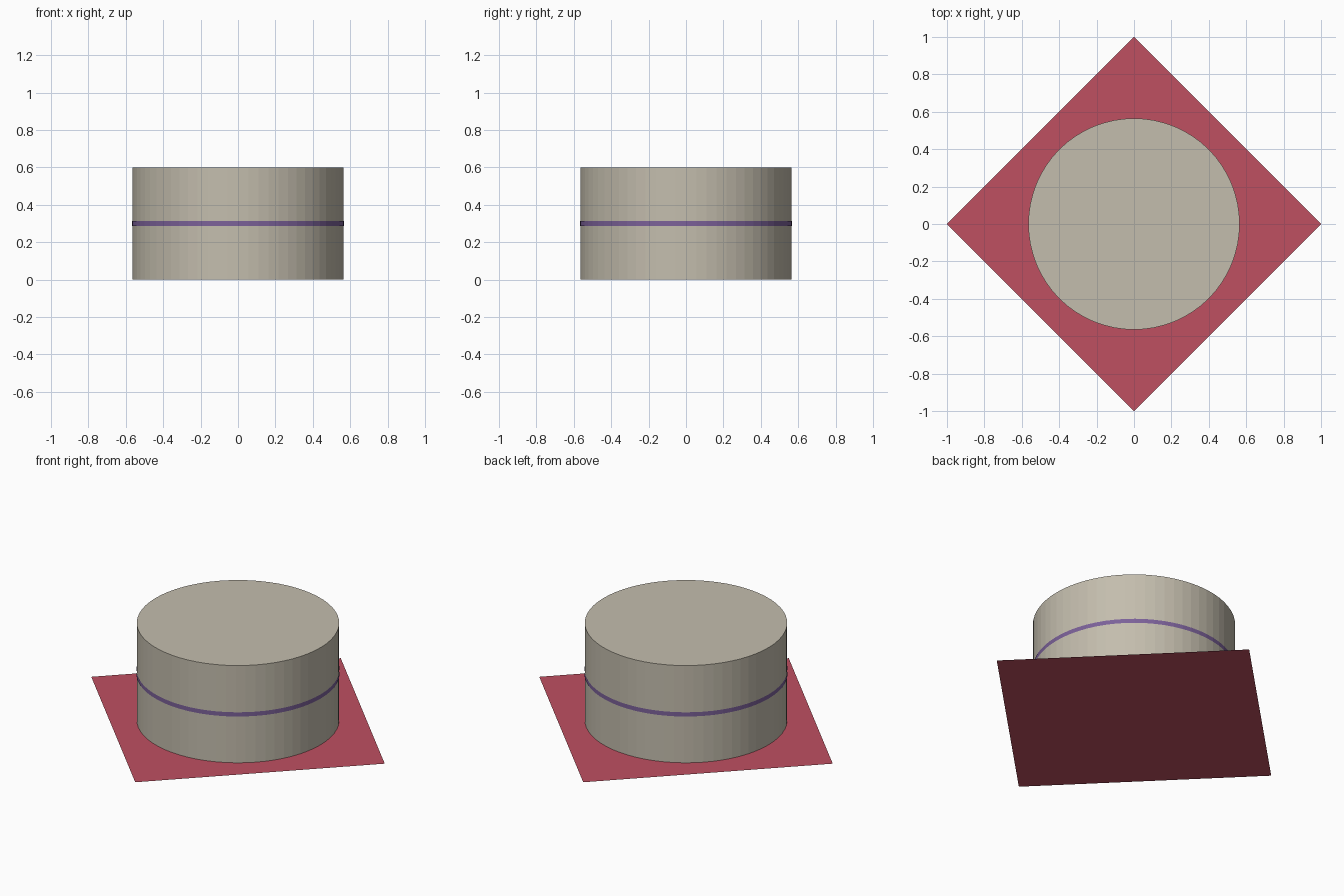
import bpy
import bmesh

if "Cube" in bpy.data.objects:
    bpy.data.objects.remove(bpy.data.objects["Cube"])

SIDES = 64
RADIUS = 0.565
HEIGHT = 0.6


def material(name, rgb):
    mat = bpy.data.materials.new(name)
    mat.diffuse_color = (*rgb, 1.0)
    mat.use_nodes = True
    mat.node_tree.nodes["Principled BSDF"].inputs["Base Color"].default_value = mat.diffuse_color
    return mat


def build(name, bm, mat):
    mesh = bpy.data.meshes.new(name)
    bm.to_mesh(mesh)
    bm.free()
    mesh.materials.append(mat)
    obj = bpy.data.objects.new(name, mesh)
    bpy.context.collection.objects.link(obj)
    return obj


def cylinder(name, radius, z0, z1, mat, capped=True):
    bm = bmesh.new()
    bmesh.ops.create_cone(bm, cap_ends=capped, segments=SIDES,
                          radius1=radius, radius2=radius, depth=z1 - z0)
    bmesh.ops.translate(bm, verts=bm.verts, vec=(0, 0, (z0 + z1) / 2))
    return build(name, bm, mat)


beige = material("beige", (0.55, 0.51, 0.42))
red = material("red", (0.52, 0.08, 0.12))
purple = material("purple", (0.20, 0.12, 0.32))

# Flat diamond sheet on the ground
bm = bmesh.new()
corners = [(1, 0, 0), (0, 1, 0), (-1, 0, 0), (0, -1, 0)]
bm.faces.new([bm.verts.new(c) for c in corners])
build("base_sheet", bm, red)

# Drum, lifted a hair so its underside does not clash with the sheet
cylinder("drum", RADIUS, 0.001, HEIGHT, beige)

# Thin stripe around the middle of the drum
cylinder("middle_band", RADIUS + 0.002, 0.287, 0.313, purple, capped=False)
